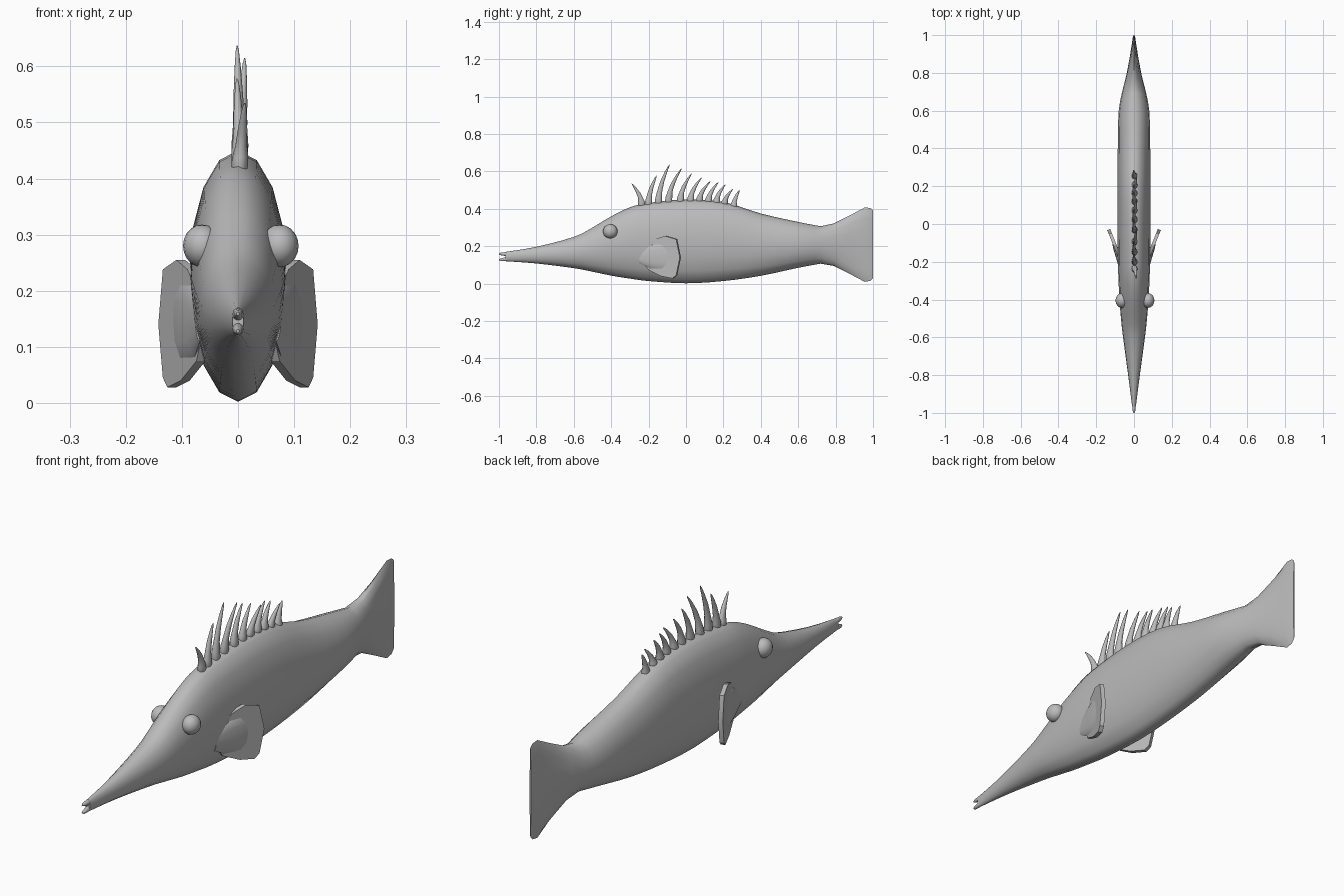
import bpy
import math
from mathutils import Vector

cube = bpy.data.objects.get("Cube")
if cube:
    bpy.data.objects.remove(cube, do_unlink=True)

grey = bpy.data.materials.new("plain grey")
grey.use_nodes = True
grey.diffuse_color = (0.5, 0.5, 0.5, 1)
grey.node_tree.nodes["Principled BSDF"].inputs["Base Color"].default_value = (0.5, 0.5, 0.5, 1)


def finish(obj, angle=60):
    obj.data.materials.append(grey)
    bpy.ops.object.select_all(action="DESELECT")
    obj.select_set(True)
    bpy.context.view_layer.objects.active = obj
    bpy.ops.object.shade_smooth_by_angle(angle=math.radians(angle))
    return obj


def add_mesh(name, verts, faces, angle=60):
    mesh = bpy.data.meshes.new(name)
    mesh.from_pydata(verts, [], faces)
    mesh.update()
    obj = bpy.data.objects.new(name, mesh)
    bpy.context.collection.objects.link(obj)
    return finish(obj, angle)


def loft(name, rings, sides):
    """Skin a tube through rings of (centre, half-axis u, half-axis v)."""
    verts, faces = [], []
    for centre, u, v in rings:
        for i in range(sides):
            a = math.tau * i / sides
            verts.append(centre + u * math.cos(a) + v * math.sin(a))
    for r in range(len(rings) - 1):
        for i in range(sides):
            j = (i + 1) % sides
            a, b = r * sides, (r + 1) * sides
            faces.append((a + i, a + j, b + j, b + i))
    faces.append(tuple(reversed(range(sides))))
    faces.append(tuple(range(len(verts) - sides, len(verts))))
    return add_mesh(name, verts, faces)


def smooth_path(points, steps):
    """Catmull-Rom curve through the points."""
    pts = [Vector(p) for p in points]
    out = []
    for i in range(len(pts) - 1):
        p0, p1, p2 = pts[max(i - 1, 0)], pts[i], pts[i + 1]
        p3 = pts[min(i + 2, len(pts) - 1)]
        for s in range(steps):
            t = s / steps
            out.append(0.5 * (2 * p1 + (p2 - p0) * t + (2 * p0 - 5 * p1 + 4 * p2 - p3) * t ** 2
                              + (3 * p1 - p0 - 3 * p2 + p3) * t ** 3))
    return out + [pts[-1]]


def upright_ring(y, top, bottom, half_width):
    return (Vector((0, y, (top + bottom) / 2)), Vector((half_width, 0, 0)),
            Vector((0, 0, (bottom - top) / 2)))


# Body and head: length, top, bottom, half width
trunk = [(-0.965, 0.17, 0.12), (-0.8, 0.197, 0.108), (-0.6, 0.25, 0.083), (-0.5, 0.3, 0.064),
         (-0.4, 0.36, 0.043), (-0.3, 0.408, 0.027), (-0.2, 0.432, 0.014), (0, 0.45, 0.002),
         (0.2, 0.437, 0.014), (0.4, 0.375, 0.042), (0.6, 0.33, 0.085), (0.72, 0.307, 0.107)]
widths = [0.01, 0.031, 0.058, 0.069, 0.077, 0.082, 0.085, 0.087, 0.087, 0.086, 0.081, 0.058]
profile = smooth_path([(y, t, b, w) for (y, t, b), w in zip(trunk, widths)], 3)
# Tail fin continues the body and flattens to a thin upright edge
profile += [(0.79, 0.322, 0.095, 0.04), (0.87, 0.362, 0.055, 0.025),
            (0.955, 0.407, 0.01, 0.011), (0.985, 0.405, 0.015, 0.007), (1, 0.393, 0.03, 0.003)]
loft("body", [upright_ring(*p) for p in profile], 16)

# Parted jaws at the tip of the snout
for name, mid, tip in (("upper_jaw", 0.158, 0.159), ("lower_jaw", 0.132, 0.128)):
    loft(name, [upright_ring(y, z + h, z - h, w) for y, z, h, w in (
        (-1, tip, 0.003, 0.003), (-0.99, tip, 0.007, 0.007),
        (-0.96, mid, 0.012, 0.010), (-0.93, mid, 0.008, 0.007))], 10)

# Eyes and pectoral fins on both sides
fin_outline = [(-0.23, 0.13), (-0.215, 0.185), (-0.16, 0.238), (-0.11, 0.255), (-0.05, 0.238),
               (-0.03, 0.14), (-0.05, 0.045), (-0.07, 0.028), (-0.13, 0.04), (-0.2, 0.075)]
for side, s, eye_x in (("left", 1, 0.074), ("right", -1, 0.064)):
    bpy.ops.mesh.primitive_uv_sphere_add(segments=16, ring_count=10, radius=1,
                                         location=(s * eye_x, -0.405, 0.28))
    eye = bpy.context.object
    eye.name = side + "_eye"
    eye.scale = (0.034, 0.039, 0.038)
    finish(eye)

    verts = []
    for thick in (0.008, -0.008):
        for y, z in fin_outline:
            verts.append((s * (0.134 + 0.4 * (y + 0.03) + thick), y - thick * 0.4, z))
    n = len(fin_outline)
    faces = [tuple(range(n)), tuple(reversed(range(n, 2 * n)))]
    faces += [(i, i + n, (i + 1) % n + n, (i + 1) % n) for i in range(n)]
    if s > 0:
        faces = [tuple(reversed(f)) for f in faces]
    add_mesh(side + "_pectoral_fin", verts, faces, 30)

    # Fleshy root joining the fin to the flank
    root = []
    for y, x, h, w in ((-0.25, 0.068, 0.035, 0.008), (-0.19, 0.078, 0.065, 0.014),
                       (-0.13, 0.096, 0.075, 0.014), (-0.08, 0.115, 0.06, 0.004)):
        root.append((Vector((s * x, y, 0.145)), Vector((w, 0, 0)), Vector((0, 0, -h))))
    loft(side + "_fin_root", root, 12)

# Row of curved dorsal spines: base y, base z, tip y, tip z
spines = [(-0.237, 0.425, -0.29, 0.535), (-0.2, 0.43, -0.157, 0.578), (-0.147, 0.436, -0.088, 0.637),
          (-0.093, 0.441, -0.024, 0.615), (-0.03, 0.445, 0.03, 0.588), (0.024, 0.445, 0.083, 0.567),
          (0.072, 0.445, 0.13, 0.547), (0.12, 0.442, 0.173, 0.542), (0.163, 0.436, 0.21, 0.53),
          (0.205, 0.427, 0.25, 0.505), (0.254, 0.41, 0.286, 0.5)]
for k, (y0, z0, y1, z1) in enumerate(spines):
    rings = []
    for t, r in ((-0.15, 0.016), (0, 0.02), (0.12, 0.019), (0.3, 0.014), (0.55, 0.0115),
                 (0.8, 0.0075), (0.95, 0.004), (1, 0.001)):
        y = y0 + (y1 - y0) * max(t, 0) ** 1.8
        x = 0.003 + 0.009 * max(t, 0) * math.cos(2.1 * k)
        rings.append((Vector((x, y, z0 + (z1 - z0) * t)), Vector((r * 0.75, 0, 0)),
                      Vector((0, r, 0))))
    loft("dorsal_spine_%02d" % (k + 1), rings, 10)
